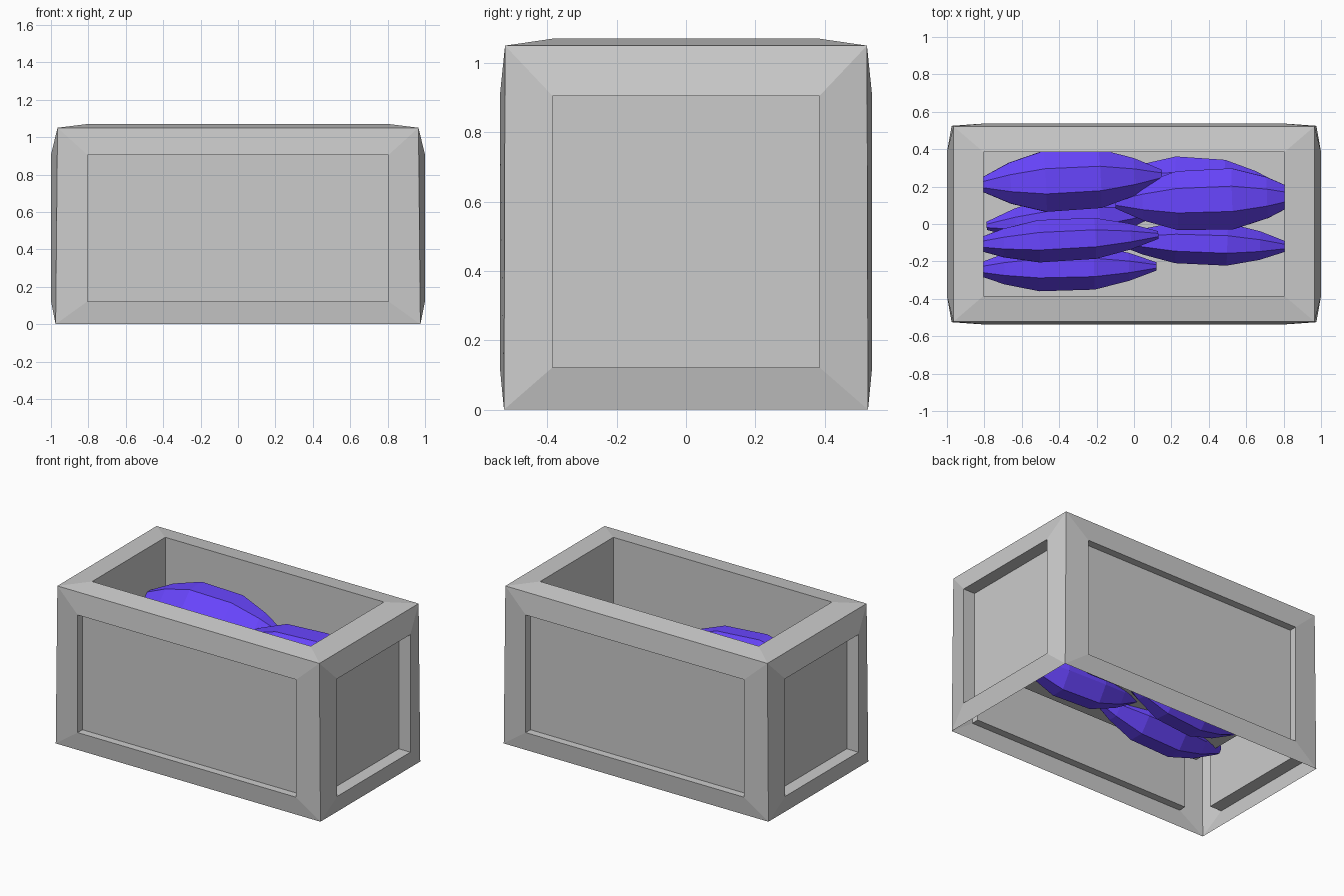
import bpy, bmesh, math
from mathutils import Matrix, Vector

if "Cube" in bpy.data.objects:
    bpy.data.objects.remove(bpy.data.objects["Cube"])


def make_object(name, bm, mat=None):
    bmesh.ops.remove_doubles(bm, verts=bm.verts, dist=0.0005)
    bmesh.ops.recalc_face_normals(bm, faces=bm.faces)
    mesh = bpy.data.meshes.new(name)
    bm.to_mesh(mesh)
    bm.free()
    ob = bpy.data.objects.new(name, mesh)
    bpy.context.collection.objects.link(ob)
    if mat:
        mesh.materials.append(mat)
    return ob


def loft(bm, rings, cap_start=False):
    loops = [[bm.verts.new(p) for p in ring] for ring in rings]
    n = len(loops[0])
    for a, b in zip(loops, loops[1:]):
        for i in range(n):
            j = (i + 1) % n
            bm.faces.new((a[i], a[j], b[j], b[i]))
    bm.faces.new(loops[-1])
    if cap_start:
        bm.faces.new(loops[0][::-1])


# Crate: open-bottomed shell, raised frames around recessed panels
def side(bm, bottom, top, inner, d_bottom, d_top, d_frame, d_panel, turn):
    rot = Matrix.Rotation(turn, 3, 'Z')

    def rect(w0, w1, z0, z1, d0, d1):
        return [rot @ Vector(p) for p in
                ((-w0, -d0, z0), (w0, -d0, z0), (w1, -d1, z1), (-w1, -d1, z1))]
    loft(bm, [rect(bottom, top, 0, 1.05, d_bottom, d_top),
              rect(inner, inner, .122, .905, d_frame, d_frame),
              rect(inner, inner, .122, .905, d_panel, d_panel)])


def flat_rect(x, y, z):
    return [(-x, -y, z), (x, -y, z), (x, y, z), (-x, y, z)]


bm = bmesh.new()
for k in (0, 1):
    side(bm, .975, .965, .805, .525, .522, .537, .487, k * math.pi)
    side(bm, .525, .522, .385, .975, .965, 1.0, .915, math.pi / 2 + k * math.pi)
# Top rim and the tray sunk into it
loft(bm, [flat_rect(.965, .522, 1.05), flat_rect(.805, .385, 1.07),
          flat_rect(.805, .385, .40)])
make_object("crate", bm)

# Contents: faceted spindle-shaped pieces in two layers
blue = bpy.data.materials.new("blue")
blue.diffuse_color = (.14, .06, 1, 1)
blue.use_nodes = True
blue.node_tree.nodes["Principled BSDF"].inputs["Base Color"].default_value = blue.diffuse_color
PROFILE = [(-.5, .18), (-.33, .66), (-.14, .98), (.16, .95), (.35, .6), (.5, .18)]


def piece(name, loc, length, ry, rz, yaw, tilt, flip=1, sides=8):
    bm = bmesh.new()
    rings = []
    for t, r in PROFILE:
        rings.append([(flip * t * length,
                       ry * r * math.cos(math.tau * (i + .5) / sides),
                       rz * r * math.sin(math.tau * (i + .5) / sides))
                      for i in range(sides)])
    loft(bm, rings, True)
    m = (Matrix.Translation(loc) @ Matrix.Rotation(math.radians(yaw), 4, 'Z')
         @ Matrix.Rotation(math.radians(tilt), 4, 'Y'))
    bmesh.ops.transform(bm, matrix=m, verts=bm.verts)
    make_object(name, bm, blue)


piece("upper_piece_back_left", (-.34, .235, .72), .98, .18, .19, 3, 2)
piece("upper_piece_back_right", (.39, .13, .68), .98, .18, .19, 2, -1, -1)
piece("upper_piece_front_left", (-.37, -.085, .70), 1.0, .125, .18, 3, 2)
piece("lower_piece_front_left", (-.37, -.235, .43), .98, .135, .18, 1, 0)
piece("lower_piece_middle_left", (-.33, .03, .43), .92, .13, .17, 5, 0)
piece("lower_piece_front_right", (.37, -.105, .43), .92, .125, .19, -2, 0, -1)
piece("lower_piece_back_right", (.34, .21, .44), .88, .16, .18, -3, 0)
